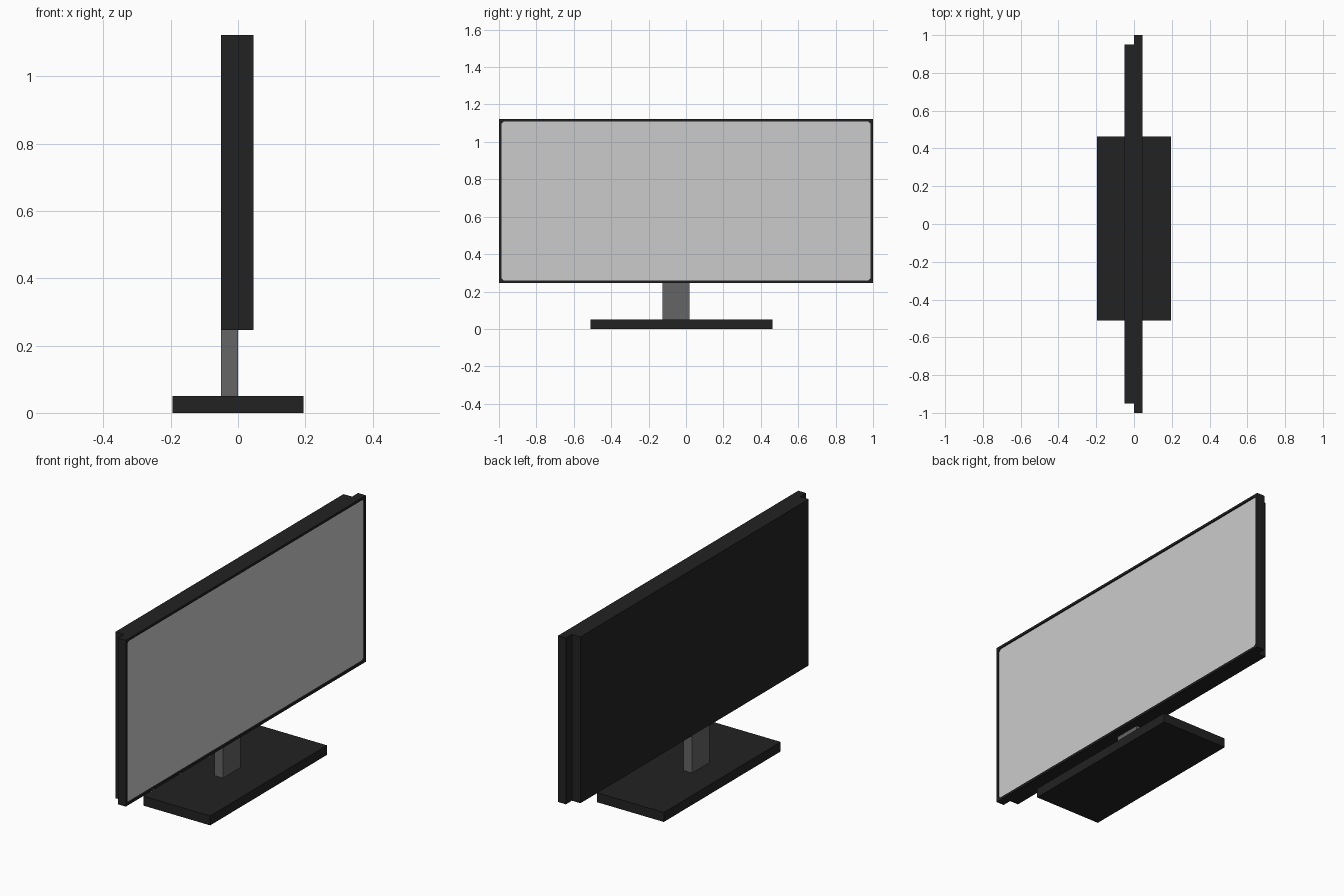
import bpy, bmesh

if "Cube" in bpy.data.objects:
    bpy.data.objects.remove(bpy.data.objects["Cube"])


def material(name, grey):
    m = bpy.data.materials.new(name)
    m.diffuse_color = (grey, grey, grey, 1)
    m.use_nodes = True
    m.node_tree.nodes["Principled BSDF"].inputs["Base Color"].default_value = m.diffuse_color
    return m


black = material("black plastic", 0.016)
grey = material("grey metal", 0.13)
light = material("light grey screen", 0.6)


def box(name, lo, hi, mat):
    bm = bmesh.new()
    bmesh.ops.create_cube(bm, size=1)
    for v in bm.verts:
        v.co = [l + (c + 0.5) * (h - l) for c, l, h in zip(v.co, lo, hi)]
    me = bpy.data.meshes.new(name)
    bm.to_mesh(me)
    bm.free()
    me.materials.append(mat)
    ob = bpy.data.objects.new(name, me)
    bpy.context.collection.objects.link(ob)
    return ob


# Stand and rear housing
box("base", (-0.195, -0.51, 0), (0.195, 0.463, 0.05), black)
box("neck", (-0.05, -0.125, 0.05), (0, 0.02, 0.246), grey)
box("rear_housing", (-0.05, -0.95, 0.246), (0, 0.95, 1.122), black)

# Front frame with a recessed, corner-clipped screen
frame = box("screen_frame", (0, -1, 0.246), (0.046, 1, 1.122), black)
frame.data.materials.append(light)
bm = bmesh.new()
bm.from_mesh(frame.data)


def front_face():
    return max((f for f in bm.faces if f.normal.x > 0.9), key=lambda f: f.calc_area())


bm.normal_update()
bmesh.ops.inset_region(bm, faces=[front_face()], thickness=0.018)
bm.normal_update()
bmesh.ops.bevel(bm, geom=list(front_face().verts), offset=0.012, segments=1,
                affect='VERTICES')
bm.normal_update()
screen = front_face()
bmesh.ops.inset_region(bm, faces=[screen], thickness=0.001, depth=-0.006)
screen.material_index = 1
bm.to_mesh(frame.data)
bm.free()
